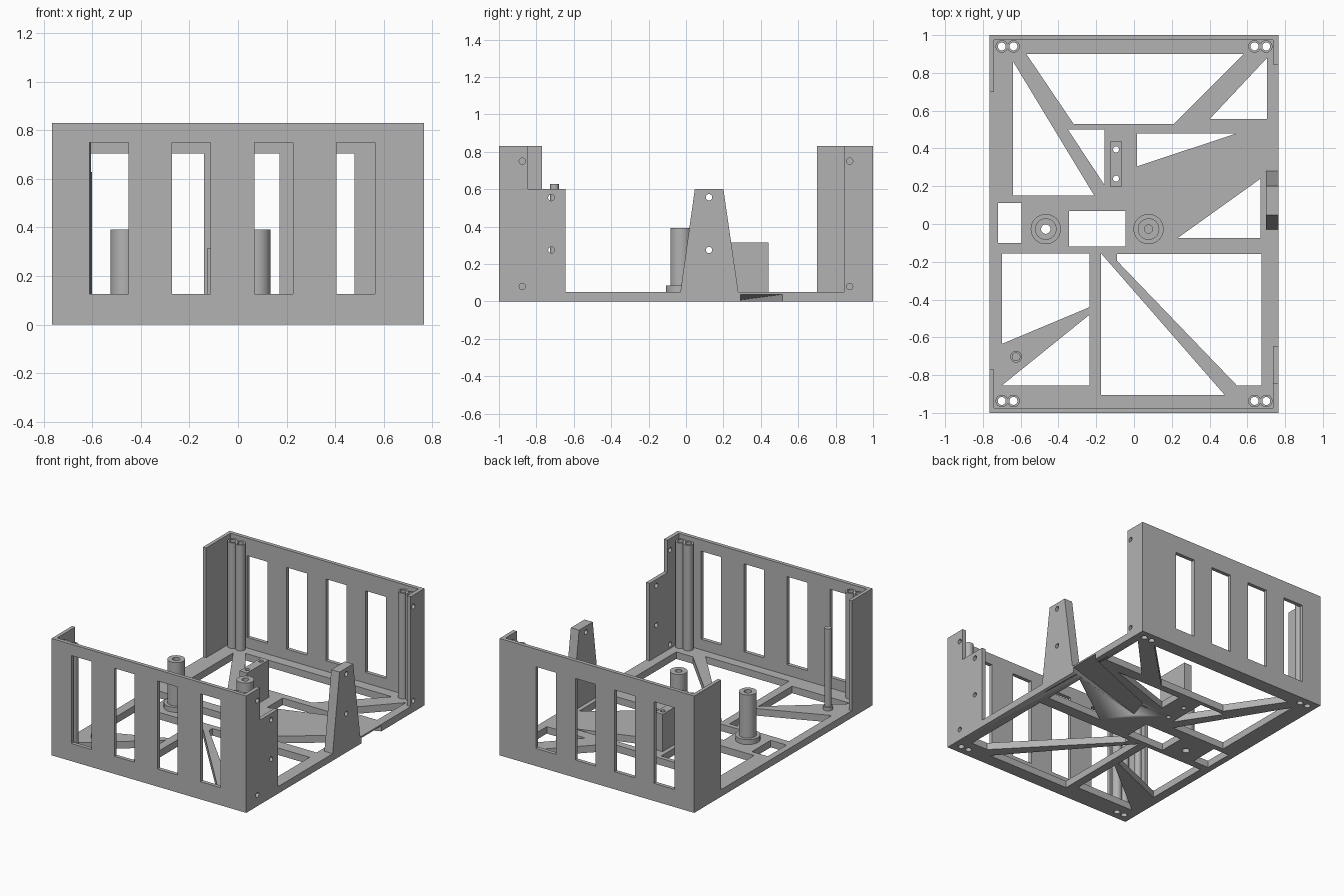
import bpy, bmesh, math
from mathutils import Matrix

if "Cube" in bpy.data.objects:
    bpy.data.objects.remove(bpy.data.objects["Cube"])

grey = bpy.data.materials.new("plain grey")
grey.use_nodes = True
COLOUR = (0.45, 0.45, 0.45, 1)
grey.diffuse_color = COLOUR
grey.node_tree.nodes["Principled BSDF"].inputs["Base Color"].default_value = COLOUR

# Local axes (outline u, outline v, extrusion) for each extrusion direction
AXES = {
    "x": Matrix(((0, 0, 1, 0), (1, 0, 0, 0), (0, 1, 0, 0), (0, 0, 0, 1))),
    "y": Matrix(((1, 0, 0, 0), (0, 0, -1, 0), (0, 1, 0, 0), (0, 0, 0, 1))),
    "z": Matrix.Identity(4),
}


def rect(u0, u1, v0, v1):
    return [(u0, v0), (u1, v0), (u1, v1), (u0, v1)]


def circle(u, v, r, n=32):
    return [(u + r * math.cos(math.tau * i / n), v + r * math.sin(math.tau * i / n))
            for i in range(n)]


def extrude(name, outlines, low, high, axis="z"):
    """Extrude a closed outline, with further outlines as holes, along an axis."""
    curve = bpy.data.curves.new(name, "CURVE")
    curve.dimensions = "2D"
    curve.fill_mode = "BOTH"
    curve.extrude = (high - low) / 2
    for outline in outlines:
        spline = curve.splines.new("POLY")
        spline.points.add(len(outline) - 1)
        for point, (u, v) in zip(spline.points, outline):
            point.co = (u, v, 0, 1)
        spline.use_cyclic_u = True
    temp = bpy.data.objects.new(name + " outline", curve)
    bpy.context.collection.objects.link(temp)
    bpy.context.view_layer.update()
    graph = bpy.context.evaluated_depsgraph_get()
    mesh = bpy.data.meshes.new_from_object(temp.evaluated_get(graph))
    bpy.data.objects.remove(temp)

    bm = bmesh.new()
    bm.from_mesh(mesh)
    bmesh.ops.remove_doubles(bm, verts=bm.verts, dist=1e-5)
    middle = (low + high) / 2 * (-1 if axis == "y" else 1)
    bm.transform(AXES[axis] @ Matrix.Translation((0, 0, middle)))
    bmesh.ops.recalc_face_normals(bm, faces=bm.faces)
    bm.to_mesh(mesh)
    bm.free()
    mesh.materials.clear()
    mesh.materials.append(grey)
    obj = bpy.data.objects.new(name, mesh)
    bpy.context.collection.objects.link(obj)
    bpy.ops.object.select_all(action="DESELECT")
    obj.select_set(True)
    bpy.context.view_layer.objects.active = obj
    bpy.ops.object.shade_smooth_by_angle(angle=math.radians(30))
    return obj


W, H, FLOOR = 0.765, 0.83, 0.05
POSTS = [(x, y) for x in (-0.70, -0.638, 0.638, 0.70) for y in (-0.937, 0.94)]
BLOCK_HOLES = [circle(-0.095, y, 0.016) for y in (0.24, 0.395)]
BOSS_Y = -0.027

# Base plate with its lightening cutouts
cutouts = [
    [(-0.64, 0.86), (-0.21, 0.15), (-0.64, 0.15)],
    [(-0.57, 0.9), (0.58, 0.9), (0.21, 0.53), (-0.32, 0.53)],
    [(0.705, 0.88), (0.705, 0.555), (0.4, 0.555)],
    [(-0.35, 0.5), (-0.155, 0.5), (-0.155, 0.205)],
    [(0.015, 0.48), (0.545, 0.48), (0.015, 0.305)],
    [(0.67, 0.24), (0.67, -0.075), (0.23, -0.075)],
    rect(-0.72, -0.595, -0.1, 0.11),
    rect(-0.345, -0.045, -0.12, 0.07),
    [(-0.7, -0.155), (-0.235, -0.155), (-0.235, -0.44), (-0.7, -0.635)],
    [(-0.235, -0.48), (-0.235, -0.855), (-0.7, -0.855)],
    [(-0.175, -0.155), (0.48, -0.905), (-0.175, -0.905)],
    [(-0.09, -0.16), (0.675, -0.16), (0.675, -0.855), (0.545, -0.855), (-0.09, -0.195)],
]
holes = [circle(x, y, 0.021) for x, y in POSTS]
holes += BLOCK_HOLES + [circle(-0.467, BOSS_Y, 0.025)]
base = extrude("base_plate", [rect(-W, W, -1, 1)] + cutouts + holes, 0, FLOOR)

# Ramped channel under the base, opening at the side
channel = extrude("channel_cutter", [[(0.8, 0.3), (0.8, 0.53), (0.15, 0.27), (0.1, 0.12)]],
                  -0.04, 0.04)
for v in channel.data.vertices:
    if v.co.z > 0 and v.co.x < 0.5:
        v.co.z = 0.005
channel.hide_render = True
channel.hide_set(True)
cut = base.modifiers.new("channel", "BOOLEAN")
cut.operation = "DIFFERENCE"
cut.solver = "EXACT"
cut.object = channel

# Slotted front and back walls
front_slots = [rect(x, x + 0.159, 0.125, 0.75) for x in (-0.61, -0.272, 0.067, 0.405)]
back_slots = [rect(x, x + 0.16, 0.125, 0.705) for x in (-0.61, -0.3, 0.01, 0.32)]
extrude("front_wall", [rect(-W, W, FLOOR, H)] + front_slots, -1, -0.973, "y")
extrude("back_wall", [rect(-W, W, FLOOR, H)] + back_slots, 0.973, 1, "y")

# Side returns at the four corners
stepped = [(-1, FLOOR), (-0.645, FLOOR), (-0.645, 0.6), (-0.845, 0.6), (-0.845, H), (-1, H)]
front_screws = [circle(y, z, 0.017) for y, z in
                ((-0.72, 0.275), (-0.72, 0.555), (-0.875, 0.08), (-0.875, 0.75))]
back_screws = [circle(0.875, z, 0.017) for z in (0.08, 0.75)]
extrude("front_left_return", [stepped] + front_screws, W - 0.028, W, "x")
extrude("back_left_return", [rect(0.845, 1, FLOOR, H)] + back_screws, W - 0.028, W, "x")
extrude("front_right_return", [rect(-1, -0.77, FLOOR, H)], -W, -W + 0.025, "x")
extrude("back_right_return", [rect(0.7, 1, FLOOR, H)], -W, -W + 0.025, "x")

# Tapered side bracket
extrude("side_bracket",
        [[(-0.03, FLOOR), (0.28, FLOOR), (0.2, 0.6), (0.047, 0.6)]]
        + [circle(0.123, z, 0.017) for z in (0.275, 0.557)], W - 0.065, W, "x")

# Hollow corner posts
for x, y in POSTS:
    extrude("corner_post", [circle(x, y, 0.033), circle(x, y, 0.021)], FLOOR, 0.8)

# Central bosses with flanges
for name, x, bore in (("right_boss", -0.467, 0.025), ("left_boss", 0.077, 0.022)):
    hole = circle(x, BOSS_Y, bore)
    extrude(name, [circle(x, BOSS_Y, 0.057), hole], FLOOR, 0.392)
    extrude(name + "_flange", [circle(x, BOSS_Y, 0.08), hole], FLOOR, 0.085)

# Drilled mounting block
extrude("mounting_block", [rect(-0.125, -0.065, 0.195, 0.44)] + BLOCK_HOLES, FLOOR, 0.315)

# Slim rod with a foot ring
extrude("slim_rod", [circle(-0.624, -0.703, 0.023)], FLOOR, 0.628)
extrude("rod_foot", [circle(-0.624, -0.703, 0.031)], FLOOR, 0.075)
